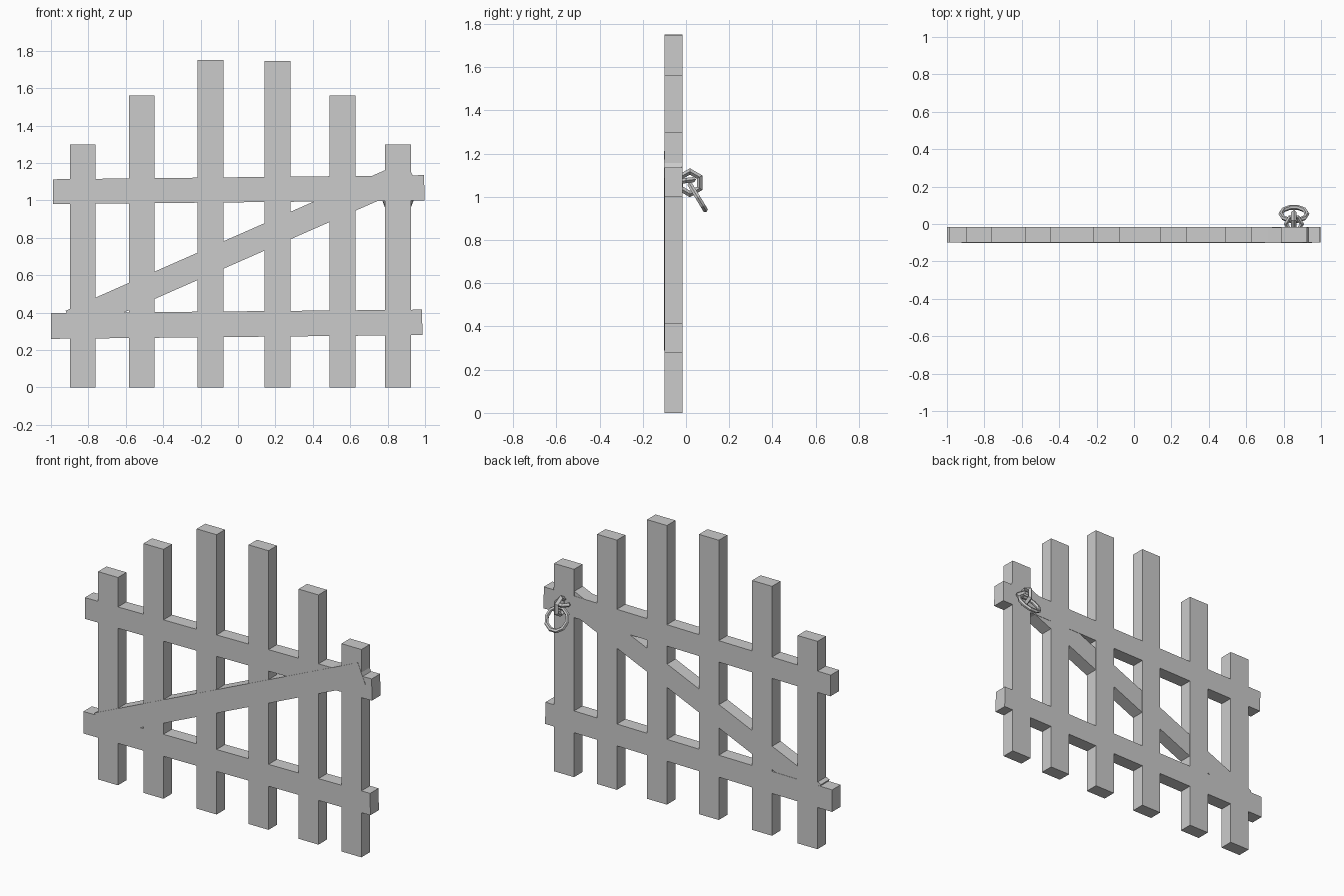
import bpy, math
from mathutils import Vector, Matrix

if "Cube" in bpy.data.objects:
    bpy.data.objects.remove(bpy.data.objects["Cube"])

BACK, FRONT = -0.016, -0.100


def board(name, corners, y0=FRONT, y1=BACK):
    """Extrude a front-view outline (x, z) from y0 to y1."""
    n = len(corners)
    verts = [(x, y0, z) for x, z in corners] + [(x, y1, z) for x, z in corners]
    faces = [tuple(range(n)), tuple(range(2 * n - 1, n - 1, -1))]
    faces += [(i, i + n, (i + 1) % n + n, (i + 1) % n) for i in range(n)]
    mesh = bpy.data.meshes.new(name)
    mesh.from_pydata(verts, [], faces)
    obj = bpy.data.objects.new(name, mesh)
    bpy.context.collection.objects.link(obj)
    return obj


def loop(name, loc, rot, major, minor, seg, sides):
    bpy.ops.mesh.primitive_torus_add(
        location=loc, rotation=rot, major_radius=major, minor_radius=minor,
        major_segments=seg, minor_segments=sides)
    obj = bpy.context.object
    obj.name = name
    return obj


# Upright pickets
for i, (x, top) in enumerate([(-0.83, 1.30), (-0.515, 1.56), (-0.147, 1.75),
                              (0.212, 1.746), (0.558, 1.562), (0.855, 1.30)]):
    w = 0.069
    board(f"picket_{i + 1}", [(x - w, 0), (x + w, 0), (x + w, top), (x - w, top)])

# Slightly tilted cross rails
board("upper_rail", [(-0.988, 0.98), (0.997, 1.0), (0.995, 1.135), (-0.99, 1.113)])
board("lower_rail", [(-1.0, 0.26), (0.986, 0.28), (0.984, 0.416), (-1.0, 0.398)])

# Diagonal brace, just proud of the front
board("diagonal_brace", [(-0.867, 0.288), (0.953, 1.088), (0.90, 1.212), (-0.922, 0.41)],
      FRONT - 0.002, BACK - 0.002)

# Latch: vertical eyelet, horizontal strap and hanging pull ring
X = 0.855
loop("latch_eyelet", (X, 0.018, 1.065), (0, math.pi / 2, 0), 0.052, 0.015, 6, 4)
loop("latch_strap", (X, 0.0, 1.075), (0.12, 0, 0), 0.042, 0.012, 6, 4)
tilt = -math.atan2(0.14, 0.085)
loop("pull_ring", (X, 0.054, 0.998), (tilt, 0, math.radians(0)), 0.070, 0.013, 10, 6)
